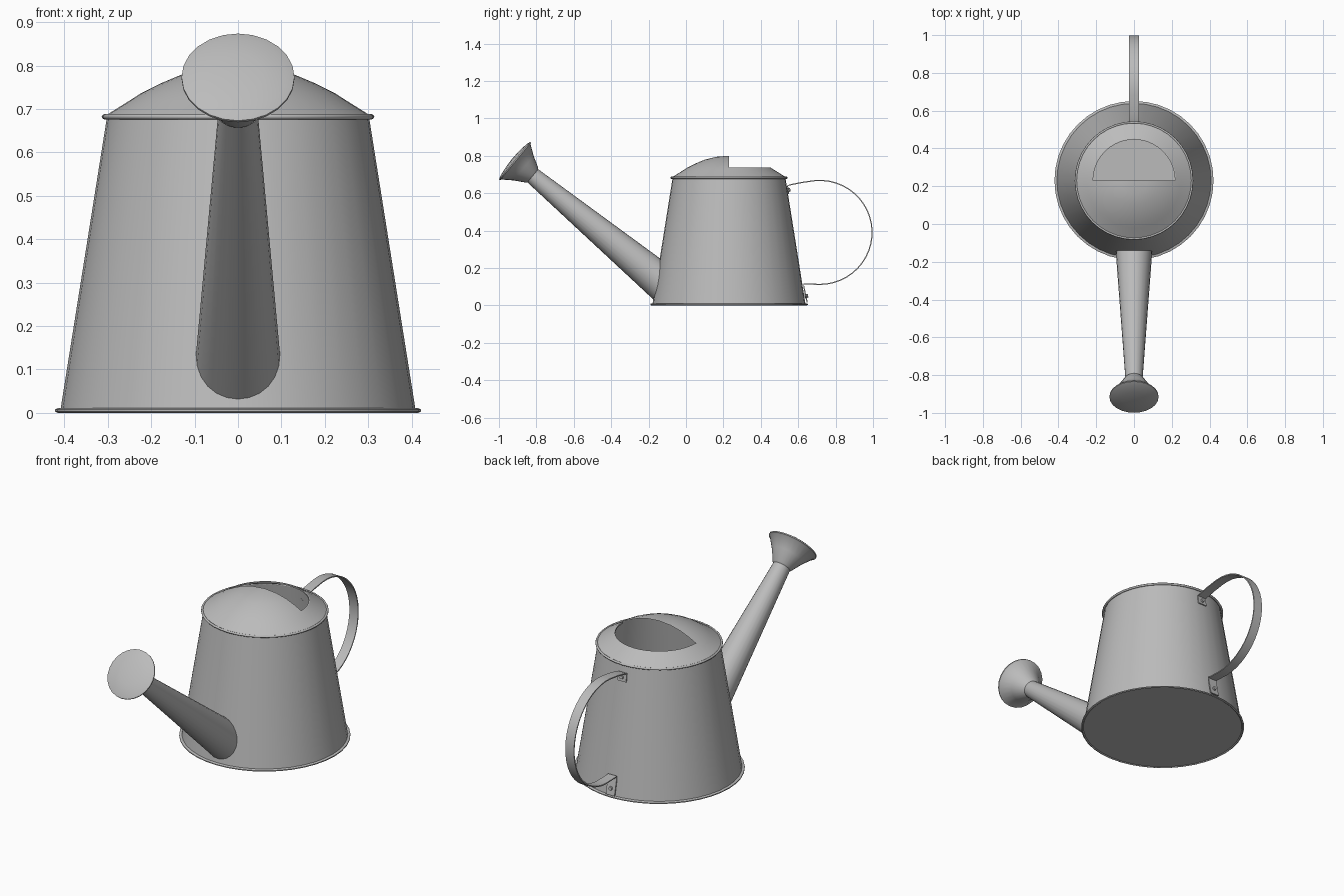
import bpy, bmesh, math
from mathutils import Vector, Matrix

cube = bpy.data.objects.get("Cube")
if cube:
    bpy.data.objects.remove(cube)

metal = bpy.data.materials.new("grey metal")
metal.use_nodes = True
GREY = (0.5, 0.5, 0.5, 1)
metal.diffuse_color = GREY
metal.node_tree.nodes["Principled BSDF"].inputs["Base Color"].default_value = GREY

CENTRE = Vector((0, 0.23, 0))
BASE_R, TOP_R, TOP_Z = 0.41, 0.302, 0.68


def finish(bm, name, angle=35):
    bmesh.ops.remove_doubles(bm, verts=bm.verts, dist=0.0001)
    mesh = bpy.data.meshes.new(name)
    bm.to_mesh(mesh)
    bm.free()
    obj = bpy.data.objects.new(name, mesh)
    bpy.context.collection.objects.link(obj)
    mesh.materials.append(metal)
    bpy.ops.object.select_all(action='DESELECT')
    obj.select_set(True)
    bpy.context.view_layer.objects.active = obj
    bpy.ops.object.shade_smooth_by_angle(angle=math.radians(angle))
    return obj


def lathe(profile, segs, keep=lambda ring, mid: True):
    """Revolve (radius, height) points about z; rising profiles face outward."""
    bm = bmesh.new()
    rings = [[bm.verts.new((r * math.cos(a), r * math.sin(a), z))
              for a in (math.tau * i / segs for i in range(segs))]
             for r, z in profile]
    for k in range(len(rings) - 1):
        for i in range(segs):
            j = (i + 1) % segs
            if keep(k, math.tau * (i + 0.5) / segs):
                bm.faces.new((rings[k][i], rings[k][j], rings[k + 1][j], rings[k + 1][i]))
    return bm


def wall_radius(z):
    return BASE_R + (TOP_R - BASE_R) * z / TOP_Z


# Tapered body with floor and rolled bottom rim
body_profile = [(0, 0.004), (0.41, 0.004), (0.415, 0), (0.421, 0.003),
                (0.421, 0.008), (0.415, 0.011), (wall_radius(0.011), 0.011),
                (TOP_R, TOP_Z)]
body = finish(lathe(body_profile, 40), "body")
body.location = CENTRE

# Rolled rim where the lid meets the body
rim_profile = [(0.308 + 0.006 * math.cos(a), 0.682 + 0.006 * math.sin(a))
               for a in (math.tau * i / 8 for i in range(9))]
rim = finish(lathe(rim_profile, 40), "top_rim", 80)
rim.location = CENTRE

# Domed lid, with the rear half of the crown left open for filling
lid_profile = [(0.306, 0.684), (0.29, 0.694), (0.25, 0.719), (0.222, 0.737),
               (0.18, 0.758), (0.13, 0.779), (0.07, 0.794), (0, 0.80)]
lid = finish(lathe(lid_profile, 40, lambda ring, mid: ring < 3 or mid > math.pi), "lid", 60)
lid.location = CENTRE

# Narrow lip around the filling hole
lip_profile = [(0.222, 0.737), (0.217, 0.737), (0.217, 0.729)]
lip = finish(lathe(lip_profile, 40, lambda ring, mid: mid < math.pi), "opening_lip")
lip.location = CENTRE

# Spout axis and its frame
rose_centre = Vector((0, -0.915, 0.772))
axis = Vector((0, -0.771, 0.637))
up = Vector((1, 0, 0)).cross(axis)
frame = Matrix((Vector((1, 0, 0)), -up, -axis)).transposed()


def slide_to_wall(start, end):
    """Point where the line from start meets the body wall."""
    lo, hi = 0.0, 1.5
    for _ in range(25):
        t = (lo + hi) / 2
        p = start.lerp(end, t)
        outside = Vector((p.x, p.y - CENTRE.y)).length > wall_radius(p.z)
        lo, hi = (t, hi) if outside else (lo, t)
    return start.lerp(end, lo)


# Tapered spout trimmed against the body
bm = bmesh.new()
sides = 24
neck_end, foot_end = rose_centre - axis * 0.10, rose_centre - axis * 0.97
top_ring, foot_ring = [], []
for i in range(sides):
    a = math.tau * i / sides
    out = Vector((math.cos(a), 0, 0)) + up * math.sin(a)
    top = neck_end + out * 0.044
    top_ring.append(bm.verts.new(top))
    foot_ring.append(bm.verts.new(slide_to_wall(top, foot_end + out * 0.095)))
for i in range(sides):
    j = (i + 1) % sides
    bm.faces.new((foot_ring[i], foot_ring[j], top_ring[j], top_ring[i]))
bmesh.ops.recalc_face_normals(bm, faces=bm.faces)
finish(bm, "spout")

# Flared sprinkler rose with a shallow domed face
rose_profile = [(0.045, -0.125), (0.052, -0.118), (0.085, -0.06), (0.122, -0.008),
                (0.13, -0.004), (0.13, 0.002), (0.11, 0.009), (0.06, 0.016), (0, 0.019)]
bm = lathe(rose_profile, 24)
turn = Matrix((Vector((1, 0, 0)), up, axis)).transposed().to_4x4()
bmesh.ops.transform(bm, matrix=Matrix.Translation(rose_centre) @ turn, verts=bm.verts)
bmesh.ops.recalc_face_normals(bm, faces=bm.faces)
finish(bm, "rose")


def strap(name, path, half_width, thickness):
    """Flat band following a (y, z) path."""
    bm = bmesh.new()
    pts = [Vector(p) for p in path]
    rows = []
    for i, p in enumerate(pts):
        d = (pts[min(i + 1, len(pts) - 1)] - pts[max(i - 1, 0)]).normalized()
        n = Vector((-d.y, d.x)) * thickness / 2
        rows.append([bm.verts.new((x, q.x, q.y)) for x, q in
                     ((-half_width, p + n), (half_width, p + n),
                      (half_width, p - n), (-half_width, p - n))])
    for a, b in zip(rows, rows[1:]):
        for k in range(4):
            bm.faces.new((a[k], a[(k + 1) % 4], b[(k + 1) % 4], b[k]))
    bm.faces.new(rows[0])
    bm.faces.new(rows[-1])
    bmesh.ops.recalc_face_normals(bm, faces=bm.faces)
    return finish(bm, name)


# Looped strap handle: upper tab, near-circular bow, lower tab
bow = [(0.715 + 0.28 * math.cos(a), 0.39 + 0.278 * math.sin(a))
       for a in (math.radians(95 - 185 * i / 24) for i in range(25))]
bow = [(y, z if z > 0.39 else 0.39 + (z - 0.39) * 1.0) for y, z in bow]
path = ([(0.549, 0.595), (0.543, 0.64), (0.56, 0.645), (0.62, 0.657)] + bow
        + [(0.63, 0.115), (0.632, 0.09), (0.648, 0.015)])
strap("handle", path, 0.026, 0.006)

# Rivets fixing the two handle tabs
for name, y, z in (("upper_rivet", 0.549, 0.617), ("lower_rivet", 0.644, 0.05)):
    bm = bmesh.new()
    bmesh.ops.create_cone(bm, cap_ends=True, segments=10, radius1=0.012, radius2=0.009,
                          depth=0.018, matrix=Matrix.Rotation(-math.pi / 2, 4, 'X'))
    rivet = finish(bm, name)
    rivet.location = (0, y, z)
    rivet.rotation_euler.x = math.radians(9)
